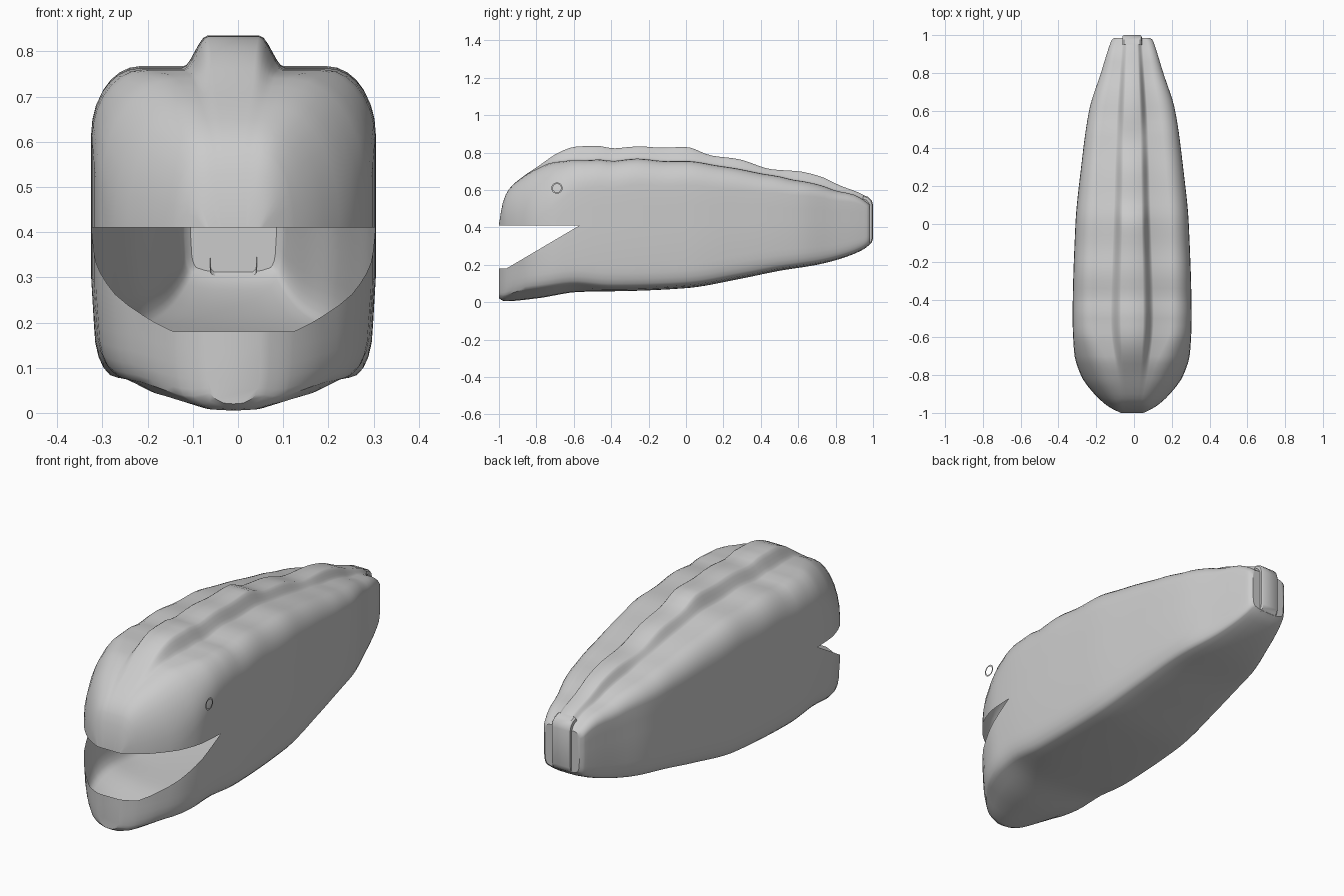
import bpy, bmesh, math
from mathutils import Vector

if "Cube" in bpy.data.objects:
    bpy.data.objects.remove(bpy.data.objects["Cube"])

CX = -0.01            # centre of the body in x
TIP, CORNER, ROOF = (-0.96, 0.18), (-0.57, 0.41), 0.41   # mouth wedge

grey = bpy.data.materials.new("plain_grey")
grey.diffuse_color = (0.6, 0.6, 0.6, 1)
grey.use_nodes = True
grey.node_tree.nodes["Principled BSDF"].inputs["Base Color"].default_value = grey.diffuse_color


def curve(pts):
    """Smooth interpolation through (y, value) points without overshoot."""
    ys, vs = zip(*pts)
    d = [(vs[i + 1] - vs[i]) / (ys[i + 1] - ys[i]) for i in range(len(ys) - 1)]
    m = [d[0]] + [2 * a * b / (a + b) if a * b > 0 else 0 for a, b in zip(d, d[1:])] + [d[-1]]

    def f(y):
        i = max(0, min(len(d) - 1, sum(y >= q for q in ys) - 1))
        h = ys[i + 1] - ys[i]
        t = min(1, max(0, (y - ys[i]) / h))
        return ((2*t**3 - 3*t*t + 1) * vs[i] + (t**3 - 2*t*t + t) * h * m[i]
                + (3*t*t - 2*t**3) * vs[i + 1] + (t**3 - t*t) * h * m[i + 1])
    return f


# Lengthwise profiles
width = curve([(-1, .06), (-.97, .12), (-.9, .20), (-.8, .272), (-.68, .307), (-.5, .315), (0, .30),
               (.3, .27), (.6, .228), (.8, .165), (.95, .118), (.975, .108), (.985, .095)])
belly = curve([(-1, .02), (-.97, .005), (-.8, .02), (-.57, .055), (-.3, .06), (0, .075),
               (.3, .127), (.5, .168), (.7, .2), (.85, .24), (.95, .283), (.985, .31)])
spine = curve([(-1, .415), (-.98, .53), (-.95, .6), (-.9, .65), (-.8, .72), (-.66, .81), (-.58, .833),
               (-.45, .835), (-.4, .822), (-.25, .833), (-.13, .826), (0, .83), (.13, .785), (.28, .765),
               (.46, .71), (.6, .7), (.72, .672), (.82, .625), (.93, .583), (.985, .55)])
ridge = curve([(-1, 0), (-.85, .003), (-.75, .02), (-.65, .06), (-.55, .075), (-.3, .065),
               (0, .075), (.13, .048), (.28, .052), (.46, .031), (.6, .05), (.75, .045), (.9, .022), (.985, .03)])
ridge_w = curve([(-1, .03), (-.9, .06), (-.75, .09), (-.5, .115), (0, .10), (.5, .085), (.985, .052)])
round_x = curve([(-1, .03), (-.9, .13), (-.75, .17), (-.55, .11), (0, .10), (.6, .08), (.985, .03)])
round_z = curve([(-1, .01), (-.95, .18), (-.8, .27), (-.55, .15), (0, .13), (.6, .08), (.985, .03)])
keel = curve([(-1, .02), (-.85, .05), (-.6, .04), (-.4, .02), (.985, .01)])


def half_section(y):
    w, zb, zt, k = width(y), belly(y), spine(y), keel(y)
    zs, rw, rx, rz = zt - ridge(y), min(ridge_w(y), .6 * w), round_x(y), round_z(y)
    p = [(0, zb), (.35 * w, zb + .08 * k), (.65 * w, zb + .5 * k)]
    bx, bz = .16 * w, min(.11, .2 * (zs - zb))
    for i in range(6):                                  # rounded chine
        a = math.pi / 2 * i / 5
        p.append((w * .98 - bx + bx * math.sin(a), zb + k + bz * (1 - math.cos(a))))
    z0, z1 = zb + k + bz, zs - rz
    p += [(w, z0 + (z1 - z0) * t) for t in (.25, .5, .75)]
    for i in range(8):                                  # rounded shoulder
        a = math.pi / 2 * i / 7
        p.append((w - rx + rx * math.cos(a), z1 + rz * math.sin(a)))
    x0 = min(rw, w - rx)
    for i in range(7):                                  # raised back ridge
        t = i / 6
        p.append((x0 * (1 - .5 * t), zs + (zt - zs) * (3*t*t - 2*t**3)))
    return p + [(0, zt)]


def finish(bm, name):
    me = bpy.data.meshes.new(name)
    bm.to_mesh(me)
    bm.free()
    me.materials.append(grey)
    ob = bpy.data.objects.new(name, me)
    bpy.context.collection.objects.link(ob)
    bpy.ops.object.select_all(action='DESELECT')
    ob.select_set(True)
    bpy.context.view_layer.objects.active = ob
    bpy.ops.object.shade_smooth_by_angle(angle=math.radians(35))
    return ob


# Hollow body lofted along y
bm = bmesh.new()
stations = ([-1, -.99, -.98, -.965, -.95, -.925] + [-.9 + .04 * i for i in range(46)]
            + [.93, .95, .965, .975, .985])
rings = []
for y in stations:
    h = half_section(y)
    loop = h + [(-x, z) for x, z in reversed(h[1:-1])]
    rings.append([bm.verts.new((CX + x, y, z)) for x, z in loop])
for a, b in zip(rings, rings[1:]):
    for i in range(len(a)):
        j = (i + 1) % len(a)
        bm.faces.new((a[i], a[j], b[j], b[i]))
bm.faces.new(rings[0])
bm.faces.new(rings[-1])
bmesh.ops.recalc_face_normals(bm, faces=bm.faces)

# Open mouth: split along the lips, then remove the wedge
slope = (CORNER[1] - TIP[1]) / (CORNER[0] - TIP[0])


def split(co, no, back):
    fs = [f for f in bm.faces if f.calc_center_median().y < back]
    geom = fs + list({e for f in fs for e in f.edges}) + list({v for f in fs for v in f.verts})
    bmesh.ops.bisect_plane(bm, geom=geom, dist=1e-5, plane_co=co, plane_no=no)


split((0, 0, ROOF), (0, 0, 1), -.5)
split((0, *CORNER), (0, -slope, 1), -.5)
split((0, *TIP), (0, 0, 1), -.9)
split((0, *TIP), (0, 1, 0), -.9)
gap = []
for f in bm.faces:
    c = f.calc_center_median()
    if max(TIP[1], TIP[1] + slope * (c.y - TIP[0])) < c.z < ROOF and c.y < CORNER[0]:
        gap.append(f)
bmesh.ops.delete(bm, geom=gap, context='FACES')
finish(bm, "body")

# Ridge strip wrapping down the tail end
bm = bmesh.new()
side = [(.95, .572), (.975, .563), (.993, .545), (1, .52), (1, .34), (.993, .318), (.975, .303)]
cross = [(-.052, -.02), (-.05, -.006), (-.042, 0), (.042, 0), (.05, -.006), (.052, -.02)]
rows = []
for y, z in side:
    out = Vector((y - .93, (z - .43) * .5)).normalized()
    rows.append([bm.verts.new((CX + x, y + out.x * d, z + out.y * d)) for x, d in cross])
for a, b in zip(rows, rows[1:]):
    for i in range(len(cross) - 1):
        bm.faces.new((a[i], b[i], b[i + 1], a[i + 1]))
bmesh.ops.recalc_face_normals(bm, faces=bm.faces)
finish(bm, "tail_strip")

# Flat eye ring beside the head
bm = bmesh.new()
n = 24
circles = [[bm.verts.new((.325, -.69 + r * math.cos(2 * math.pi * i / n),
                          .61 + r * math.sin(2 * math.pi * i / n))) for i in range(n)] for r in (.022, .03)]
for i in range(n):
    j = (i + 1) % n
    bm.faces.new((circles[0][i], circles[1][i], circles[1][j], circles[0][j]))
finish(bm, "eye_ring")
